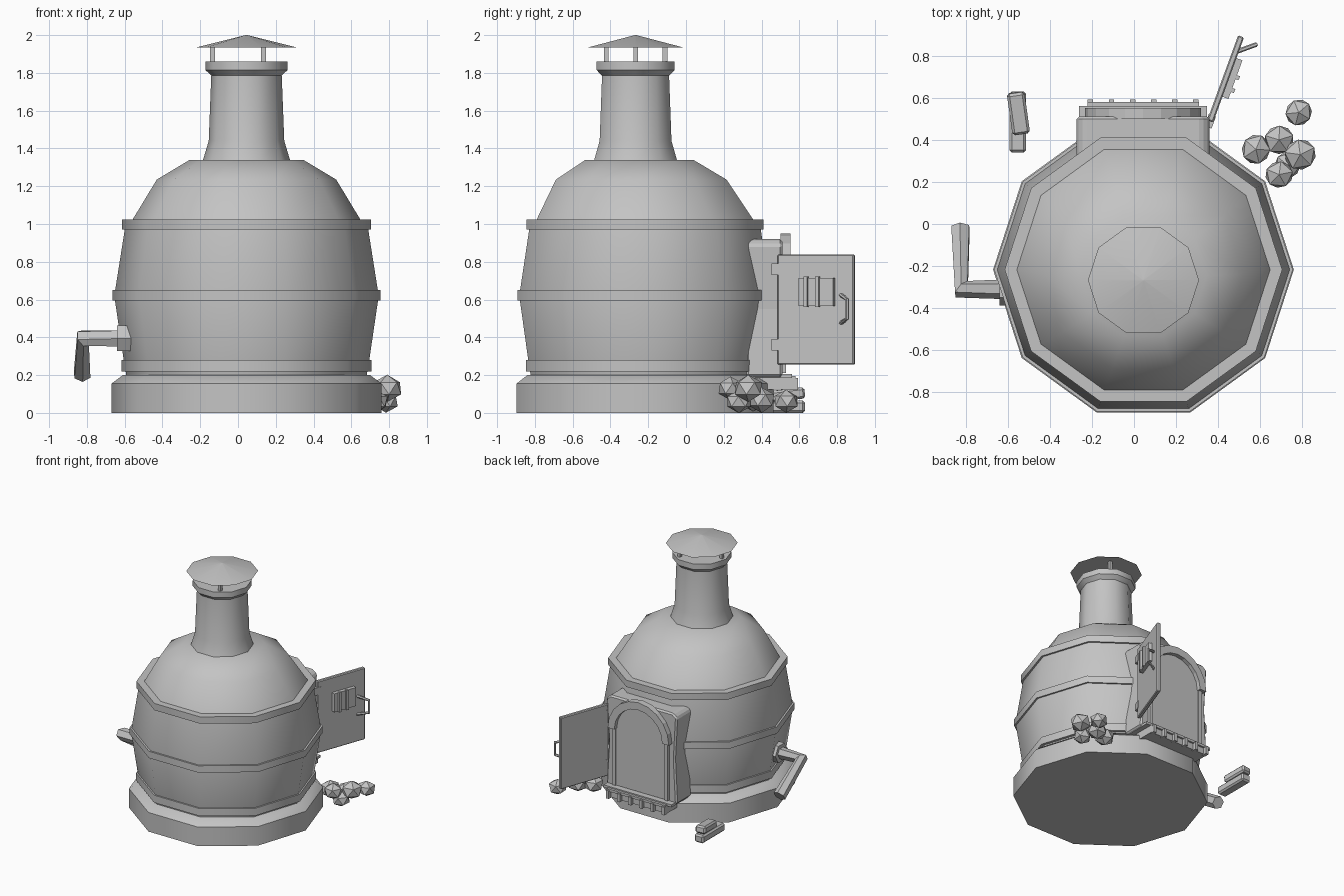
import bpy, bmesh, math, random
from mathutils import Matrix, Vector

cube = bpy.data.objects.get("Cube")
if cube:
    bpy.data.objects.remove(cube, do_unlink=True)
random.seed(4)

grey = bpy.data.materials.new("plain grey")
grey.use_nodes = True
COLOUR = (0.55, 0.55, 0.55, 1)
grey.diffuse_color = COLOUR
grey.node_tree.nodes["Principled BSDF"].inputs["Base Color"].default_value = COLOUR

CX, CY = 0.045, -0.217      # kiln axis
DX = 0.043                  # doorway centre


def finish(name, bm, smooth=False, bevel=0):
    bmesh.ops.recalc_face_normals(bm, faces=bm.faces)
    mesh = bpy.data.meshes.new(name)
    bm.to_mesh(mesh)
    bm.free()
    mesh.materials.append(grey)
    ob = bpy.data.objects.new(name, mesh)
    bpy.context.collection.objects.link(ob)
    if bevel:
        mod = ob.modifiers.new("Bevel", 'BEVEL')
        mod.width, mod.segments = bevel, 1
    if smooth:
        bpy.ops.object.select_all(action='DESELECT')
        ob.select_set(True)
        bpy.context.view_layer.objects.active = ob
        bpy.ops.object.shade_smooth_by_angle(angle=math.radians(40))
    return ob


def lathe(name, profile, y=CY, sides=10):
    """Profile rows are radius, height and optional backward shift."""
    bm = bmesh.new()
    rings = []
    for r, z, *shift in profile:
        cy = y + (shift[0] if shift else 0)
        angles = [math.tau * i / sides for i in range(sides)]
        rings.append([bm.verts.new((CX + r * math.cos(a), cy + r * math.sin(a), z)) for a in angles])
    for low, high in zip(rings, rings[1:]):
        for i in range(sides):
            j = (i + 1) % sides
            bm.faces.new((low[i], low[j], high[j], high[i]))
    bm.faces.new(rings[0][::-1])
    bm.faces.new(rings[-1])
    return finish(name, bm, smooth=True)


def box(name, low, high, matrix=Matrix(), bevel=0):
    low, high = Vector(low), Vector(high)
    bm = bmesh.new()
    bmesh.ops.create_cube(bm, size=1)
    for v in bm.verts:
        v.co = matrix @ (Vector([v.co[i] * (high - low)[i] for i in range(3)]) + (low + high) / 2)
    return finish(name, bm, bevel=bevel)


def prism(name, outline, y0, y1, bevel=0):
    """Extrude an x, z outline from y0 to y1."""
    bm = bmesh.new()
    face = bm.faces.new([bm.verts.new((x, y0, z)) for x, z in outline])
    out = bmesh.ops.extrude_face_region(bm, geom=[face])
    for v in out["geom"]:
        if isinstance(v, bmesh.types.BMVert):
            v.co.y = y1
    return finish(name, bm, bevel=bevel)


def tube(name, points, radius):
    curve = bpy.data.curves.new(name, 'CURVE')
    curve.dimensions = '3D'
    curve.bevel_depth, curve.bevel_resolution = radius, 1
    curve.use_fill_caps = True
    spline = curve.splines.new('POLY')
    spline.points.add(len(points) - 1)
    for p, co in zip(spline.points, points):
        p.co = (*co, 1)
    spline.use_smooth = False
    curve.materials.append(grey)
    ob = bpy.data.objects.new(name, curve)
    bpy.context.collection.objects.link(ob)
    bpy.ops.object.select_all(action='DESELECT')
    ob.select_set(True)
    bpy.context.view_layer.objects.active = ob
    bpy.ops.object.convert(target='MESH')


def arc(radius, z, steps=10):
    angles = [math.pi * i / steps for i in range(steps + 1)]
    return [(DX + radius * math.cos(a), z + radius * math.sin(a)) for a in angles]


# Kiln body, foundation and bands
lathe("foundation", [(0.715, 0), (0.715, 0.155), (0.655, 0.2)])
lathe("barrel_body", [(0.635, 0.19), (0.65, 0.28), (0.70, 0.62), (0.64, 1.0)])
lathe("dome", [(0.615, 1.0), (0.605, 1.02), (0.475, 1.235, -0.02), (0.30, 1.34, -0.03)])
for part, r, z0, z1 in (("lower", 0.662, 0.22, 0.28), ("middle", 0.71, 0.595, 0.65), ("upper", 0.66, 0.97, 1.025)):
    lathe(part + "_band", [(r, z0), (r, z1)])

# Chimney, posts and rain cap
SY = -0.267
lathe("chimney", [(0.233, 1.33), (0.20, 1.44), (0.186, 1.80)], SY)
lathe("chimney_rim", [(0.186, 1.785), (0.217, 1.815), (0.217, 1.86)], SY)
for i in range(3):
    a = math.pi + math.tau * i / 3
    x, y = CX + 0.18 * math.cos(a), SY + 0.18 * math.sin(a)
    box("cap_post", (x - 0.012, y - 0.012, 1.85), (x + 0.012, y + 0.012, 1.945))
lathe("rain_cap", [(0.264, 1.935), (0.004, 2.0)], SY)

# Doorway housing at the back
W = 0.317
prism("doorway_housing", [(DX - W, 0.19), (DX + W, 0.19), (DX + W * 0.94, 0.55), (DX + W, 0.89),
                          (DX + W * 0.88, 0.92), (DX - W * 0.88, 0.92), (DX - W, 0.89),
                          (DX - W * 0.94, 0.55)], 0.32, 0.51, bevel=0.012)
prism("doorway_panel", [(DX - 0.225, 0.21), (DX + 0.225, 0.21)] + arc(0.225, 0.67), 0.49, 0.52)
prism("doorway_arch", arc(0.275, 0.675) + arc(0.215, 0.675)[::-1], 0.50, 0.552)
for side in (-1, 1):
    x = DX + side * 0.235
    box("doorway_jamb", (x - 0.015, 0.5, 0.21), (x + 0.015, 0.53, 0.68))

# Sill and ash grate
box("sill", (DX - 0.305, 0.34, 0.185), (DX + 0.305, 0.56, 0.205))
box("ash_ledge", (DX - 0.265, 0.38, 0.125), (DX + 0.265, 0.565, 0.19))
box("grate_lip", (DX - 0.265, 0.56, 0.175), (DX + 0.265, 0.58, 0.195))
for i in range(6):
    x = DX - 0.25 + 0.1 * i
    box("grate_bar", (x - 0.013, 0.55, 0.12), (x + 0.013, 0.592, 0.185))

# Open door, swung out about its hinge
swing = Matrix.Translation((0.362, 0.488, 0)) @ Matrix.Rotation(math.radians(70), 4, 'Z')
box("door", (0, -0.015, 0.255), (0.43, 0.015, 0.838), swing, bevel=0.006)
box("door_vent", (0.13, -0.045, 0.565), (0.325, -0.01, 0.715), swing)
for u in (0.175, 0.24):
    box("vent_bar", (u - 0.01, -0.06, 0.56), (u + 0.01, -0.04, 0.722), swing)
tube("door_handle", [(0.49, 0.82, 0.475), (0.58, 0.853, 0.50), (0.58, 0.853, 0.60), (0.49, 0.82, 0.625)], 0.011)
for z in (0.33, 0.73):
    box("door_hinge", (-0.03, -0.018, z), (0.03, 0.018, z + 0.06), swing)

# Bent pipe with wall flange
tube("pipe_flange", [(-0.64, -0.31, 0.395), (-0.56, -0.31, 0.395)], 0.078)
tube("bent_pipe", [(-0.56, -0.31, 0.395), (-0.82, -0.31, 0.395), (-0.825, -0.02, 0.205)], 0.049)

# Lumps of fuel
for x, y, z, r in ((0.783, 0.53, 0.062, 0.068), (0.69, 0.40, 0.068, 0.075), (0.58, 0.355, 0.075, 0.075),
                   (0.79, 0.33, 0.13, 0.08), (0.69, 0.235, 0.13, 0.07), (0.73, 0.28, 0.06, 0.068)):
    bm = bmesh.new()
    bmesh.ops.create_icosphere(bm, subdivisions=1, radius=r)
    turn = Matrix.Rotation(random.uniform(0, 3), 3, 'Z')
    for v in bm.verts:
        v.co = turn @ Vector((v.co.x * 1.05, v.co.y, v.co.z * 0.9)) + Vector((x, y, z))
    finish("fuel_lump", bm)

# Stacked firewood blocks
lower = Matrix.Translation((-0.553, 0.485, 0))
upper = Matrix.Translation((-0.55, 0.53, 0.065)) @ Matrix.Rotation(math.radians(8), 4, 'Z') @ Matrix.Rotation(0.12, 4, 'X')
box("firewood_lower", (-0.04, -0.145, 0), (0.04, 0.145, 0.065), lower, bevel=0.012)
box("firewood_upper", (-0.042, -0.1, 0), (0.042, 0.1, 0.06), upper, bevel=0.012)
